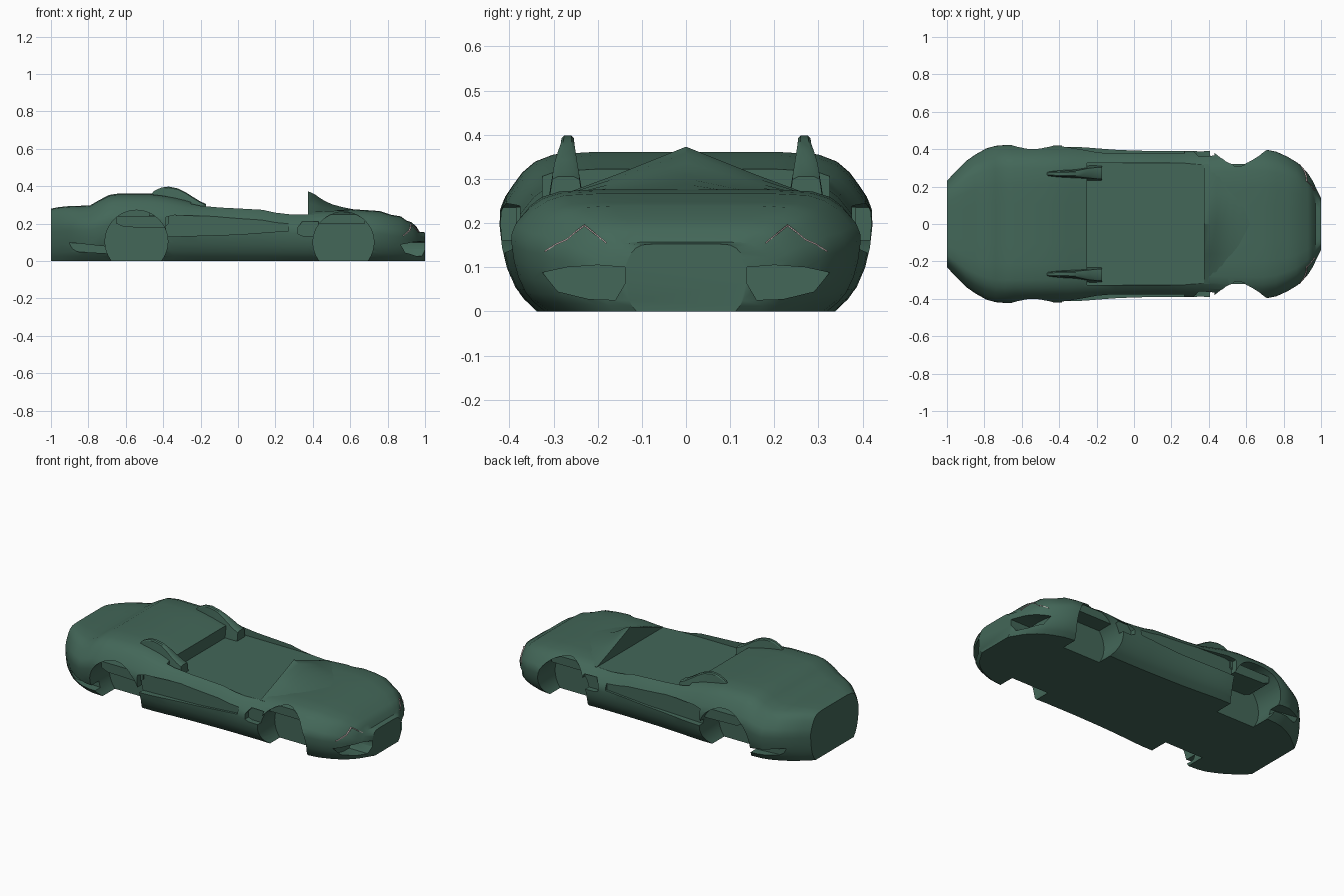
import bpy, bmesh, math
from mathutils import Vector

if "Cube" in bpy.data.objects:
    bpy.data.objects.remove(bpy.data.objects["Cube"])


def material(name, rgb):
    m = bpy.data.materials.new(name)
    m.diffuse_color = (*rgb, 1)
    m.use_nodes = True
    m.node_tree.nodes["Principled BSDF"].inputs["Base Color"].default_value = m.diffuse_color
    return m


GREEN = material("dark_green_paint", (0.056, 0.135, 0.098))
PALE = material("pale_lamp_trim", (0.55, 0.43, 0.43))


def make(name, rings, mat=GREEN, smooth=True):
    """Skin a list of closed rings and cap both ends."""
    bm = bmesh.new()
    loops = [[bm.verts.new(p) for p in r] for r in rings]
    n = len(loops[0])
    for a, b in zip(loops, loops[1:]):
        for i in range(n):
            j = (i + 1) % n
            bm.faces.new((a[i], a[j], b[j], b[i]))
    bm.faces.new(loops[0])
    bm.faces.new(loops[-1])
    bmesh.ops.recalc_face_normals(bm, faces=bm.faces)
    me = bpy.data.meshes.new(name)
    bm.to_mesh(me)
    bm.free()
    me.materials.append(mat)
    ob = bpy.data.objects.new(name, me)
    bpy.context.collection.objects.link(ob)
    if smooth:
        smooth_edges(ob)
    return ob


def smooth_edges(ob):
    bpy.ops.object.select_all(action='DESELECT')
    ob.select_set(True)
    bpy.context.view_layer.objects.active = ob
    bpy.ops.object.shade_smooth_by_angle(angle=math.radians(32))


def side_prism(name, pts, y0, y1, s=1, smooth=False):
    """Outline in x, z extruded across y; s mirrors it to the other side."""
    return make(name, [[(x, s * y, z) for x, z in pts] for y in (y0, y1)], smooth=smooth)


def circle(cx, cz, r, n=40):
    return [(cx + r * math.cos(math.tau * i / n), cz + r * math.sin(math.tau * i / n)) for i in range(n)]


def cut(target, cutter):
    """Carve the cutter out of the target at once, then remove the cutter."""
    mod = target.modifiers.new("cut", 'BOOLEAN')
    mod.operation, mod.solver, mod.object = 'DIFFERENCE', 'EXACT', cutter
    bpy.ops.object.select_all(action='DESELECT')
    target.select_set(True)
    bpy.context.view_layer.objects.active = target
    bpy.ops.object.modifier_apply(modifier=mod.name)
    bpy.data.objects.remove(cutter)


# Body shell: stations along the car (x, half width, height)
stations = [
    (-1, .23, .28), (-.96, .275, .288), (-.9, .335, .294), (-.85, .37, .295), (-.79, .404, .298),
    (-.74, .418, .327), (-.69, .422, .353), (-.64, .422, .361), (-.47, .42, .361), (-.4, .42, .353),
    (-.34, .42, .342), (-.27, .415, .326), (-.2, .408, .312), (-.1, .4, .305), (0, .395, .303),
    (.13, .391, .298), (.2, .39, .282), (.28, .39, .272), (.37, .39, .266), (.5, .397, .272),
    (.62, .402, .276), (.69, .4, .272), (.76, .387, .267), (.82, .36, .247), (.87, .33, .239),
    (.9, .304, .217), (.93, .27, .206), (.955, .232, .182), (.97, .2, .157), (1, .14, .153)]
section = [(.8, 0), (.87, .08), (.92, .16), (.965, .29), (.99, .42), (1, .55), (.998, .64), (.97, .72),
           (.93, .79), (.88, .87), (.81, .94), (.71, .985), (.5, 1), (.25, 1)]
half = section + [(0, 1)]
ring = half + [(-y, z) for y, z in reversed(section)]
body = make("body_shell", [[(x, y * w, z * h) for y, z in ring] for x, w, h in stations], smooth=False)

# Cockpit opening
cut(body, side_prism("cockpit_cutter", [(-.25, .25), (.375, .25), (.375, .6), (-.25, .6)], -.325, .325))

flank = [(-.385, .13), (-.385, .235), (-.34, .245), (.0, .235), (.27, .218), (.27, .162), (.0, .142)]
for s in (1, -1):
    # Wheel wells
    cut(body, side_prism("rear_well_cutter", circle(-.543, .104, .168), .22, .6, s))
    cut(body, side_prism("front_well_cutter", circle(.564, .1, .163), .22, .6, s))
    # Flank recess, fender vent, rear corner vent
    cut(body, side_prism("flank_cutter", flank, .376, .6, s))
    cut(body, side_prism("vent_cutter", [(.32, .145), (.32, .18), (.345, .212), (.43, .212), (.43, .135), (.345, .135)],
                         .355, .6, s))
    cut(body, side_prism("rear_vent_cutter", [(-.91, .1), (-.91, .08), (-.86, .05), (-.68, .04), (-.68, .075)],
                         .325, .6, s))
    # Nose intake: outline in y, z pushed along x
    mouth = [(.137, .1), (.2, .105), (.27, .1), (.325, .088), (.29, .045), (.22, .028), (.16, .026), (.137, .065)]
    cut(body, make("intake_cutter", [[(x, s * y, z) for y, z in mouth] for x in (.86, 1.2)], smooth=False))
smooth_edges(body)

# Ridged windscreen base rising from the hood: (x, ridge height)
ridge = [(.375, .373), (.41, .357), (.44, .336), (.47, .318), (.51, .301), (.56, .288), (.62, .276), (.68, .262)]
make("windscreen_ridge", [[(x, -.32, .2), (x, -.32, .25), (x, -.16, .25 + (p - .25) * .48), (x, 0, p),
                           (x, .16, .25 + (p - .25) * .48), (x, .32, .25), (x, .32, .2)] for x, p in ridge])

# Headrest fins: (x, top height, half width at base, half width at top, centre y)
fin = [(-.475, .345, .012, .008, .268), (-.45, .374, .022, .011, .268), (-.41, .393, .028, .013, .268),
       (-.37, .398, .032, .014, .268), (-.32, .388, .035, .015, .268), (-.28, .368, .038, .02, .27),
       (-.24, .342, .041, .026, .272), (-.2, .318, .041, .03, .272), (-.17, .305, .039, .031, .272)]
for s, side in ((1, "left"), (-1, "right")):
    make(side + "_headrest_fin", [
        [(x, s * (c - b), .24), (x, s * (c - (b + t) / 2), (.24 + z) / 2), (x, s * (c - t), z - .006), (x, s * (c - t * .6), z),
         (x, s * (c + t * .6), z), (x, s * (c + t), z - .006), (x, s * (c + (b + t) / 2), (.24 + z) / 2), (x, s * (c + b), .24)]
        for x, z, b, t, c in fin])
    # Scoop duct crossing the rear wheel well
    side_prism(side + "_scoop_duct", [(-.65, .237), (-.65, .2), (-.61, .182), (-.4, .176), (-.37, .2), (-.37, .237)],
               .2, .385, s)

# Headlamp trim: thin strips laid on the nose surface
deps = bpy.context.evaluated_depsgraph_get()
deps.update()
path = [(.18, .155), (.205, .175), (.23, .195), (.25, .18), (.27, .163), (.295, .152), (.32, .136)]
for s, side in ((1, "left"), (-1, "right")):
    rings = []
    for y, z in path:
        hit, loc, nor, _ = body.ray_cast(Vector((1.5, s * y, z)), Vector((-1, 0, 0)))
        x = loc.x if hit else .9
        rings.append([(x + dx, s * y, z + dz) for dx, dz in ((-.004, -.002), (.006, -.002), (.006, .002), (-.004, .002))])
    make(side + "_headlamp_trim", rings, PALE, smooth=False)
